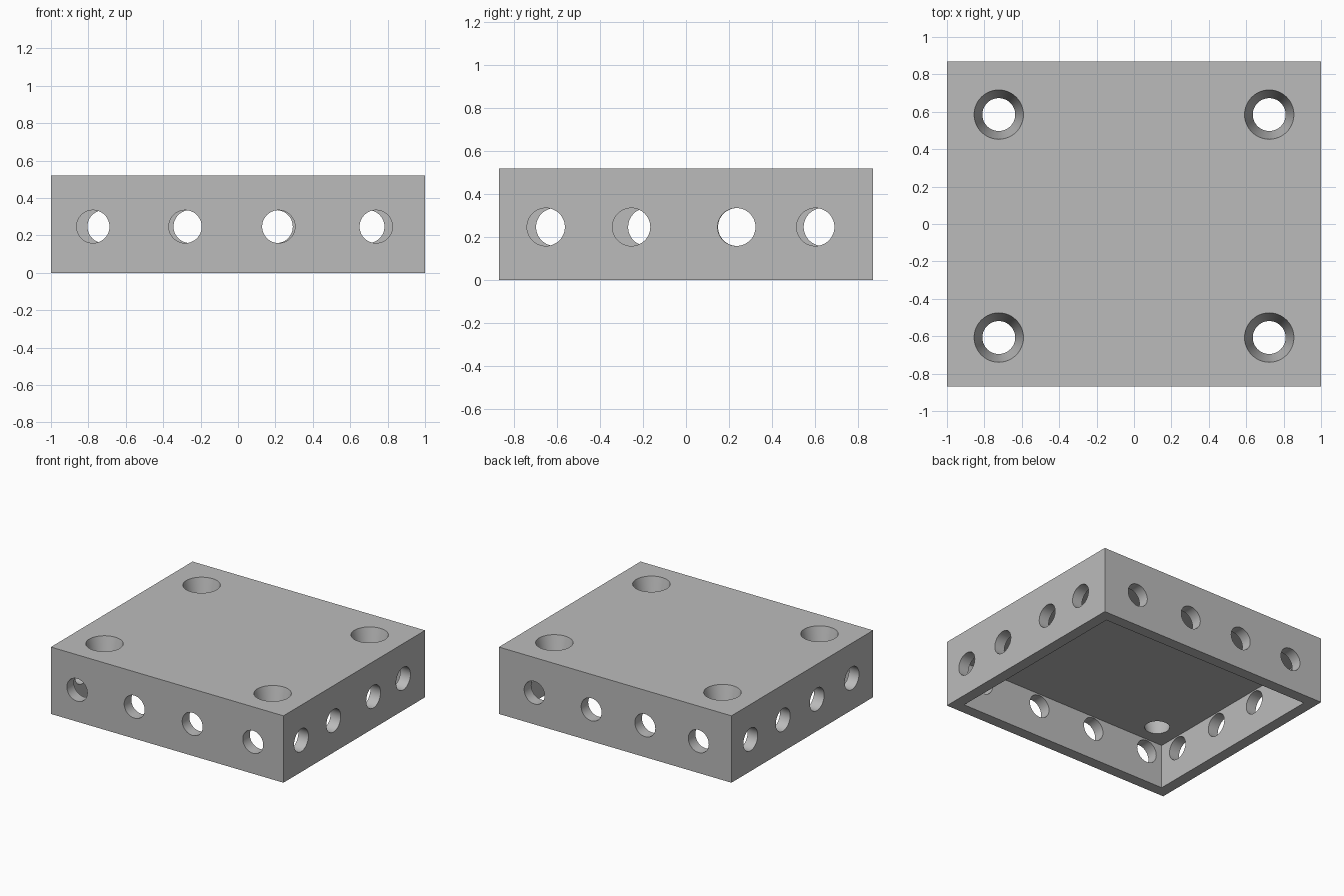
import bpy
import math

if "Cube" in bpy.data.objects:
    bpy.data.objects.remove(bpy.data.objects["Cube"], do_unlink=True)

LENGTH, WIDTH, HEIGHT = 2.0, 1.74, 0.52
WALL, ROOF = 0.087, 0.175
HOLE_R, TOP_R, HOLE_Z = 0.088, 0.132, 0.247

grey = bpy.data.materials.new("plain grey")
grey.use_nodes = True
colour = (0.5, 0.5, 0.5, 1)
grey.diffuse_color = colour
grey.node_tree.nodes["Principled BSDF"].inputs["Base Color"].default_value = colour


def block(name, size, z):
    bpy.ops.mesh.primitive_cube_add(size=1, location=(0, 0, z))
    obj = bpy.context.object
    obj.name = name
    obj.scale = size
    bpy.ops.object.transform_apply(location=True, scale=True)
    obj.data.materials.append(grey)
    return obj


def drill(name, location, rotation, low_r, high_r, depth):
    bpy.ops.mesh.primitive_cone_add(vertices=48, radius1=low_r, radius2=high_r,
                                    depth=depth, location=location, rotation=rotation)
    obj = bpy.context.object
    obj.name = name
    obj.data.materials.append(grey)
    return obj


# open-bottomed box
box = block("hollow_box", (LENGTH, WIDTH, HEIGHT), HEIGHT / 2)
inner_top = HEIGHT - ROOF
cutters = [block("cavity_cutter", (LENGTH - 2 * WALL, WIDTH - 2 * WALL, inner_top + 0.2),
                 inner_top / 2 - 0.1)]

# round holes along each wall
quarter = math.pi / 2
for side, xs in ((-1, (-0.775, -0.282, 0.217, 0.738)), (1, (-0.717, -0.257, 0.205, 0.695))):
    for x in xs:
        cutters.append(drill("wall_hole_cutter", (x, side * (WIDTH - WALL) / 2, HOLE_Z),
                             (quarter, 0, 0), HOLE_R, HOLE_R, WALL * 2))
for side, ys in ((1, (-0.651, -0.254, 0.235, 0.602)), (-1, (-0.609, -0.181, 0.237, 0.635))):
    for y in ys:
        cutters.append(drill("wall_hole_cutter", (side * (LENGTH - WALL) / 2, y, HOLE_Z),
                             (0, quarter, 0), HOLE_R, HOLE_R, WALL * 2))

# tapered holes through the roof, extended past both faces at the same slope
over = 0.02
slope = (TOP_R - HOLE_R) / ROOF * over
for x in (-0.723, 0.723):
    for y in (-0.607, 0.585):
        cutters.append(drill("roof_hole_cutter", (x, y, HEIGHT - ROOF / 2), (0, 0, 0),
                             HOLE_R - slope, TOP_R + slope, ROOF + 2 * over))

for cutter in cutters:
    cut = box.modifiers.new(cutter.name, "BOOLEAN")
    cut.operation = "DIFFERENCE"
    cut.solver = "EXACT"
    cut.object = cutter

# bake the cuts, remove the helpers, keep rims crisp
bpy.ops.object.select_all(action="DESELECT")
bpy.context.view_layer.objects.active = box
box.select_set(True)
for name in [m.name for m in box.modifiers]:
    bpy.ops.object.modifier_apply(modifier=name)
for cutter in cutters:
    bpy.data.objects.remove(cutter, do_unlink=True)
bpy.ops.object.shade_smooth_by_angle(angle=math.radians(30))
